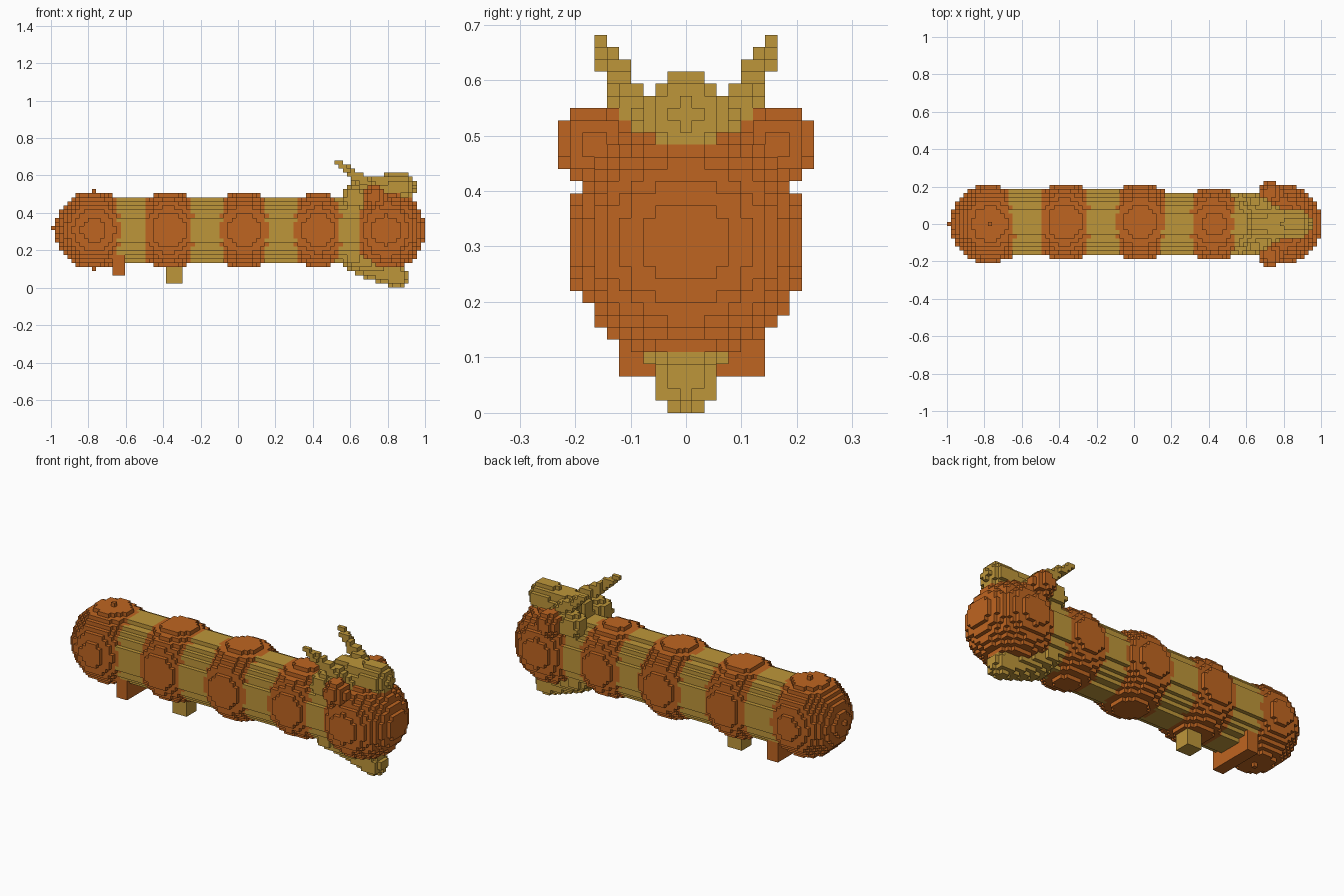
import bpy, bmesh
from mathutils import Vector

cube = bpy.data.objects.get("Cube")
if cube:
    bpy.data.objects.remove(cube, do_unlink=True)

S = 2 / 91          # edge of one block
MID = 14 * S        # height of the body axis


def material(name, rgb):
    m = bpy.data.materials.new(name)
    m.use_nodes = True
    m.diffuse_color = (*rgb, 1)
    m.node_tree.nodes["Principled BSDF"].inputs["Base Color"].default_value = (*rgb, 1)
    return m


orange = material("burnt orange", (0.521, 0.130, 0.015))
gold = material("mustard gold", (0.515, 0.305, 0.042))


# Solid shapes, each a test for whether a point lies inside
def capsule(a, ra, b, rb):
    a, b = Vector(a), Vector(b)
    d = b - a

    def inside(p):
        t = min(1, max(0, (p - a).dot(d) / d.length_squared))
        return (p - a - d * t).length <= ra + (rb - ra) * t
    return inside


def ball(x, y, z, r):
    c = Vector((x, y, z))
    return lambda p: (p - c).length <= r


def tube(x0, x1, y, r):
    return lambda p: x0 <= p.x <= x1 and (p.y - y) ** 2 + (p.z - MID) ** 2 <= r * r


def box(lo, hi):
    return lambda p: all(l <= v <= h for l, v, h in zip(lo, p, hi))


def mirrored(make):
    return [make(1), make(-1)]


# Parts in order of priority: an earlier part claims shared blocks
parts = [
    ("left_eye", orange, [ball(0.73, 0.165, 0.484, 0.066)]),
    ("right_eye", orange, [ball(0.73, -0.165, 0.484, 0.066)]),
    ("horns", gold, mirrored(lambda s: capsule(
        (0.70, 0.10 * s, 0.55), 0.035, (0.53, 0.154 * s, 0.67), 0.014))),
    ("crest", gold, [capsule((0.875, 0, 0.54), 0.075, (0.66, 0, 0.53), 0.062)]
        + mirrored(lambda s: capsule(
            (0.84, 0, 0.52), 0.05, (0.62, 0.11 * s, 0.48), 0.066))),
    ("jaw", gold, [capsule((0.85, 0, 0.06), 0.06, (0.62, 0, 0.15), 0.07)]
        + mirrored(lambda s: capsule(
            (0.75, 0.03 * s, 0.11), 0.045, (0.61, 0.07 * s, 0.165), 0.05))),
    ("head", orange, [ball(0.79, 0, MID, 0.213)]),
    ("neck_ball", orange, [ball(0.425, 0, MID, 0.197)]),
    ("middle_ball", orange, [ball(0.033, S / 2, MID, 0.208)]),
    ("rear_ball", orange, [ball(-0.37, S / 2, MID, 0.208)]),
    ("tail_ball", orange, [ball(-0.77, 0, MID, 0.209),
                           box((-1, -0.01, MID), (-0.95, 0.01, MID + S))]),
    ("body_tube", gold, [tube(-0.77, 0.03, S / 2, 0.176), tube(0.03, 0.79, 0, 0.172)]),
    ("gold_foot", gold, [box((-0.385, -0.04, S), (-0.297, 0.05, 0.2))]),
    ("orange_foot", orange, [box((-0.67, -0.12, 3 * S), (-0.605, 0.14, 0.2))]),
]


def centre(cell):
    i, j, k = cell
    return Vector((i * S, j * S, (k + 0.5) * S))


# Give every block to the first part that contains it
owner = {}
for i in range(-45, 46):
    for j in range(-11, 12):
        for k in range(31):
            p = centre((i, j, k))
            for n, (_, _, shapes) in enumerate(parts):
                if any(f(p) for f in shapes):
                    owner[i, j, k] = n
                    break

# Build the exposed block sides of each part
for n, (name, mat, _) in enumerate(parts):
    bm = bmesh.new()
    corners = {}

    def corner(pos):
        key = tuple(round(v / S * 2) for v in pos)
        if key not in corners:
            corners[key] = bm.verts.new(pos)
        return corners[key]

    for cell, who in owner.items():
        if who != n:
            continue
        c = centre(cell)
        for axis in range(3):
            for sign in (-1, 1):
                near = list(cell)
                near[axis] += sign
                if tuple(near) in owner:
                    continue
                out, u, v = Vector(), Vector(), Vector()
                out[axis] = sign * S / 2
                u[(axis + 1) % 3] = S / 2
                v[(axis + 2) % 3] = sign * S / 2
                bm.faces.new([corner(c + out + q) for q in (-u - v, u - v, u + v, v - u)])
    mesh = bpy.data.meshes.new(name)
    bm.to_mesh(mesh)
    bm.free()
    mesh.materials.append(mat)
    bpy.context.collection.objects.link(bpy.data.objects.new(name, mesh))
